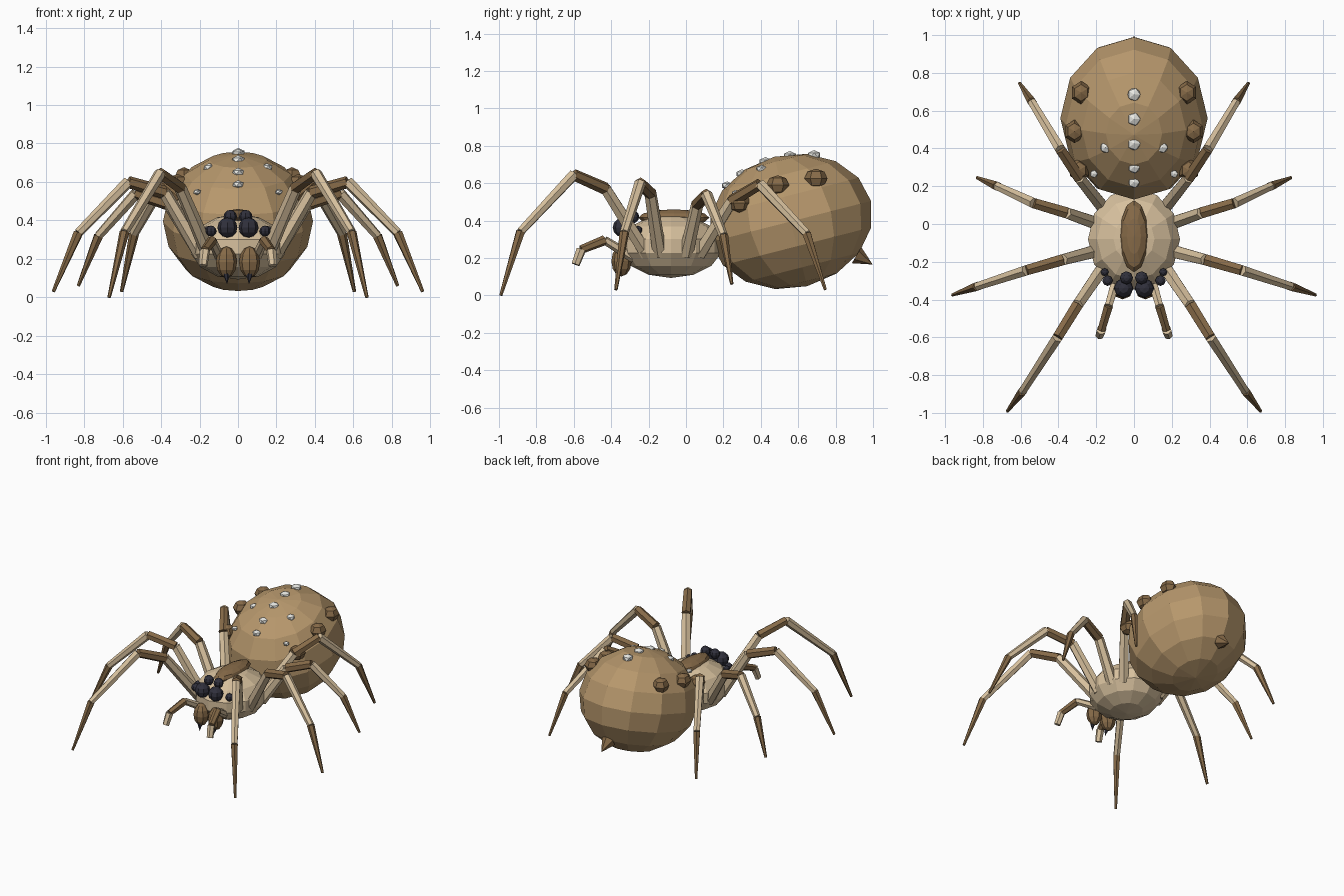
import bpy
from mathutils import Vector


def material(name, rgb):
    m = bpy.data.materials.new(name)
    m.diffuse_color = (*rgb, 1)
    return m


TAN = material("tan", (0.47, 0.31, 0.15))
PALE = material("pale", (0.68, 0.53, 0.34))
BROWN = material("brown", (0.24, 0.145, 0.065))
DARK = material("dark", (0.03, 0.03, 0.045))
WHITE = material("white", (0.8, 0.8, 0.76))


def finish(name, mat):
    ob = bpy.context.object
    ob.name = name
    ob.data.materials.append(mat)
    return ob


def ball(name, loc, size, mat, seg=12, rings=8, tilt=0.0):
    bpy.ops.mesh.primitive_uv_sphere_add(segments=seg, ring_count=rings, radius=1,
                                         location=loc, rotation=(tilt, 0, 0))
    ob = finish(name, mat)
    ob.scale = size
    return ob


def rod(name, a, b, r1, r2, mat, sides=6):
    a, b = Vector(a), Vector(b)
    d = b - a
    bpy.ops.mesh.primitive_cone_add(vertices=sides, radius1=r1, radius2=r2, depth=d.length,
                                    location=(a + b) / 2,
                                    rotation=d.to_track_quat('Z', 'Y').to_euler())
    return finish(name, mat)


# Body, with the abdomen raised at the rear
ball("abdomen", (0, 0.56, 0.395), (0.39, 0.443, 0.357), TAN, 12, 8, 0.25)
ball("cephalothorax", (0, -0.08, 0.263), (0.25, 0.275, 0.17), PALE, 12, 7)
ball("back_ridge", (0, -0.065, 0.415), (0.074, 0.19, 0.045), BROWN, 12, 6)
rod("spinneret", (0, 0.912, 0.215), (0, 0.998, 0.165), 0.05, 0, BROWN)

# Pale spots along the top of the abdomen
spots = [(0, 0.685, 0.75, 0.038), (0, 0.555, 0.745, 0.038), (0, 0.425, 0.713, 0.038),
         (0, 0.30, 0.65, 0.034), (0, 0.22, 0.587, 0.032)]
for s in (-1, 1):
    spots += [(s * 0.15, 0.405, 0.675, 0.032), (s * 0.213, 0.265, 0.548, 0.022)]
for x, y, z, r in spots:
    bpy.ops.mesh.primitive_ico_sphere_add(subdivisions=1, radius=r, location=(x, y, z))
    finish("abdomen_spot", WHITE).scale = (1, 1, 0.7)

# Leg joints: base, knee start, knee end, shin end, tip
legs = {
    "first_leg": [(0.15, -0.21, 0.22), (0.30, -0.43, 0.57), (0.405, -0.6, 0.645),
                  (0.59, -0.885, 0.34), (0.67, -0.99, 0.0)],
    "second_leg": [(0.19, -0.14, 0.22), (0.38, -0.19, 0.545), (0.57, -0.245, 0.6),
                   (0.83, -0.33, 0.335), (0.96, -0.375, 0.03)],
    "third_leg": [(0.19, 0.0, 0.22), (0.36, 0.06, 0.485), (0.53, 0.11, 0.54),
                  (0.725, 0.2, 0.32), (0.83, 0.245, 0.06)],
    "fourth_leg": [(0.15, 0.07, 0.22), (0.29, 0.245, 0.505), (0.39, 0.395, 0.595),
                   (0.54, 0.645, 0.33), (0.605, 0.745, 0.03)],
}
parts = [("thigh", 0.039, 0.033, PALE), ("knee", 0.034, 0.031, BROWN),
         ("shin", 0.031, 0.024, PALE), ("foot", 0.026, 0.009, BROWN)]
palp = [(0.09, -0.28, 0.2), (0.135, -0.435, 0.295), (0.172, -0.56, 0.245), (0.182, -0.59, 0.165)]

for s, side in ((-1, "left"), (1, "right")):
    def m(p):
        return (p[0] * s, p[1], p[2])

    for name, pts in legs.items():
        for (part, r1, r2, mat), a, b in zip(parts, pts, pts[1:]):
            rod(f"{side}_{name}_{part}", m(a), m(b), r1, r2, mat)

    # Short feelers beside the jaws
    for i, mat in enumerate((PALE, BROWN, PALE)):
        rod(f"{side}_feeler", m(palp[i]), m(palp[i + 1]), 0.027, 0.023, mat)

    # Jaws and fangs
    ball(f"{side}_jaw", m((0.06, -0.345, 0.183)), (0.055, 0.054, 0.082), BROWN, 8, 6)
    rod(f"{side}_fang", m((0.06, -0.36, 0.13)), m((0.057, -0.37, 0.068)), 0.022, 0, DARK)

    # Four eyes per side
    for x, y, z, r in ((0.055, -0.34, 0.363, 0.052), (0.04, -0.285, 0.42, 0.035),
                       (0.14, -0.3, 0.345, 0.028), (0.155, -0.255, 0.35, 0.021)):
        ball(f"{side}_eye", m((x, y, z)), (r, r, r), DARK, 8, 6)

    # Knobs on the abdomen flanks
    for p in ((0.28, 0.695, 0.625), (0.315, 0.49, 0.59), (0.29, 0.285, 0.495)):
        ball(f"{side}_abdomen_knob", m(p), (0.056, 0.062, 0.052), BROWN, 6, 4)
